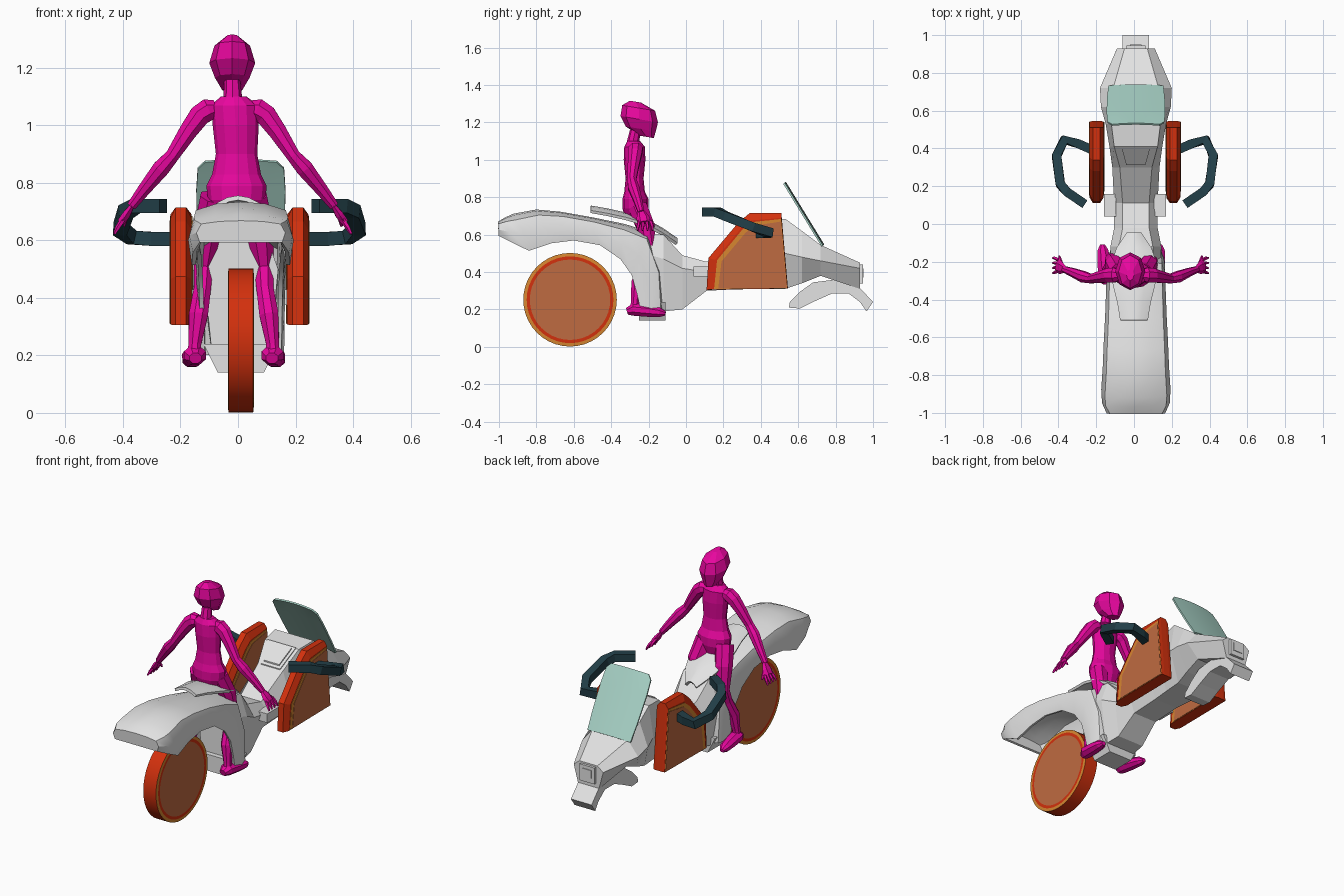
import bpy, bmesh, math
from mathutils import Vector

if "Cube" in bpy.data.objects:
    bpy.data.objects.remove(bpy.data.objects["Cube"])

CX = 0.01  # centre line of the bike


def material(name, rgb):
    m = bpy.data.materials.new(name)
    m.diffuse_color = (*rgb, 1)
    m.use_nodes = True
    m.node_tree.nodes["Principled BSDF"].inputs["Base Color"].default_value = m.diffuse_color
    return m


GREY = material("light_grey", (0.77, 0.77, 0.77))
RED = material("red_orange", (0.65, 0.03, 0.004))
TAN = material("copper", (0.52, 0.145, 0.052))
AMBER = material("amber", (0.68, 0.24, 0.03))
PINK = material("magenta", (0.80, 0.002, 0.34))
TEAL = material("dark_teal", (0.016, 0.05, 0.065))
GLASS = material("pale_aqua", (0.40, 0.66, 0.58))


def build(name, verts, faces, mats, rule=None, smooth=0, solid=0):
    """Make an object; rule(face) picks the material slot."""
    me = bpy.data.meshes.new(name)
    me.from_pydata([tuple(v) for v in verts], [], faces)
    for m in (mats if isinstance(mats, list) else [mats]):
        me.materials.append(m)
    bm = bmesh.new()
    bm.from_mesh(me)
    bmesh.ops.recalc_face_normals(bm, faces=bm.faces)
    if rule:
        for f in bm.faces:
            f.material_index = rule(f)
    bm.to_mesh(me)
    bm.free()
    ob = bpy.data.objects.new(name, me)
    bpy.context.collection.objects.link(ob)
    bpy.ops.object.select_all(action='DESELECT')
    bpy.context.view_layer.objects.active = ob
    ob.select_set(True)
    if solid:
        mod = ob.modifiers.new("thickness", 'SOLIDIFY')
        mod.thickness, mod.offset = solid, 0
        bpy.ops.object.modifier_apply(modifier=mod.name)
    if smooth:
        bpy.ops.object.shade_smooth_by_angle(angle=math.radians(smooth))
    return ob


def loft(name, rings, mats, closed=True, caps=(True, True), **kw):
    n = len(rings[0])
    verts = [p for r in rings for p in r]
    faces = []
    for i in range(len(rings) - 1):
        for j in range(n if closed else n - 1):
            k = (j + 1) % n
            faces.append((i * n + j, i * n + k, (i + 1) * n + k, (i + 1) * n + j))
    if caps[0]:
        faces.append(tuple(range(n)))
    if caps[1]:
        faces.append(tuple(range((len(rings) - 1) * n, len(rings) * n)))
    return build(name, verts, faces, mats, **kw)


def tube(name, path, mat, sides=8, up=(0, 1, 0), flat=1.0, **kw):
    """Tapered tube along (x, y, z, radius) points."""
    pts = [Vector(p[:3]) for p in path]
    rings = []
    for i, p in enumerate(pts):
        d = (pts[min(i + 1, len(pts) - 1)] - pts[max(i - 1, 0)]).normalized()
        a = d.cross(Vector(up)).normalized()
        b = a.cross(d)
        r = path[i][3]
        rings.append([p + r * (math.cos(t) * a * flat + math.sin(t) * b)
                      for t in [math.tau * (k + 0.5) / sides for k in range(sides)]])
    return loft(name, rings, mat, **kw)


def box(name, x0, x1, y0, y1, z0, z1, mat):
    return loft(name, [[(x0, y, z0), (x1, y, z0), (x1, y, z1), (x0, y, z1)] for y in (y0, y1)], mat)


def prism(name, poly, x0, x1, mat):
    return loft(name, [[(x, y, z) for y, z in poly] for x in (x0, x1)], mat)


# Main body: y, half top, z top, half middle, z middle, half bottom, z bottom
body = [(-.22, .09, .61, .13, .50, .10, .20), (-.12, .09, .60, .135, .47, .10, .19),
        (-.02, .07, .49, .115, .42, .09, .20), (.11, .07, .455, .115, .40, .08, .30),
        (.30, .085, .575, .125, .45, .08, .31), (.41, .115, .672, .14, .50, .09, .31),
        (.53, .13, .685, .16, .50, .10, .31), (.62, .13, .62, .185, .48, .11, .34),
        (.72, .12, .545, .19, .46, .11, .38), (.93, .06, .45, .10, .42, .07, .31)]
loft("main_body", [[(CX - a, y, zt), (CX + a, y, zt), (CX + b, y, zm), (CX + c, y, zb),
                    (CX - c, y, zb), (CX - b, y, zm)] for y, a, zt, b, zm, c, zb in body], GREY)
loft("body_keel", [[(CX - .13, y, .24), (CX + .13, y, .24), (CX + .08, y, .14), (CX - .08, y, .14)]
                   for y in (-.25, -.11)], GREY)

# Tank vent and nose lamp
for nm, s, dz in (("vent_frame", 1, .006), ("vent", .78, .014)):
    pts = [(-.065, .30), (.065, .30), (.095, .41), (-.095, .41)]
    quad = [(CX + x * s, .355 + (y - .355) * s) for x, y in pts]
    loft(nm, [[(x, y, .575 + (y - .30) * .88 + d) for x, y in quad] for d in (0, dz)], GREY)
box("nose_lamp", CX - .05, CX + .05, .92, .945, .34, .44, GREY)
box("nose_lamp_inset", CX - .03, CX + .03, .944, .949, .37, .42, GREY)

# Front mudguard
prism("front_mudguard", [(.55, .21), (.555, .24), (.61, .295), (.68, .345), (.80, .36), (.93, .315),
                         (1.0, .24), (.965, .19), (.93, .24), (.87, .285), (.78, .285),
                         (.69, .245), (.61, .205)], CX - .07, CX + .07, GREY)

# Rear fender shell: crown y/z, lip y/z, half width
fender = [(-1.0, .665, -.995, .595, .15), (-.965, .685, -.93, .56, .172), (-.92, .705, -.84, .515, .176),
          (-.80, .727, -.72, .555, .168), (-.67, .715, -.60, .57, .163), (-.50, .685, -.46, .545, .155),
          (-.33, .65, -.35, .47, .15), (-.20, .61, -.29, .385, .147), (-.13, .42, -.26, .28, .145),
          (-.12, .20, -.245, .21, .143)]
section = [(-.93, 0), (-1, .45), (-.9, .84), (-.5, .96), (0, 1), (.5, .96), (.9, .84), (1, .45), (.93, 0)]
loft("rear_fender", [[(CX + u * w, by + (ty - by) * t, bz + (tz - bz) * t) for u, t in section]
                     for ty, tz, by, bz, w in fender],
     GREY, closed=False, caps=(True, False), smooth=32, solid=.015)

# Seat: curved leaf
seat = [(-.51, .748, .07), (-.42, .732, .085), (-.32, .71, .11), (-.22, .68, .12), (-.13, .63, .09), (-.05, .575, .035)]
loft("seat", [[(u * w, y, z - .025 * u * u) for u in (-1, -.5, 0, .5, 1)] for y, z, w in seat],
     GREY, closed=False, caps=(False, False), smooth=40, solid=.016)

# Rear wheel: lathed profile of radius, x
prof = [(.001, -.045), (.215, -.045), (.232, -.045), (.25, -.043), (.25, .043), (.232, .045), (.215, .045), (.001, .045)]


def wheel_slot(f):
    c = f.calc_center_median()
    r = math.hypot(c.y + .62, c.z - .252)
    if r < .212:
        return 1
    return 2 if r > .228 and abs(f.normal.x) > .3 else 0


N = 40
loft("rear_wheel", [[(CX + x, -.62 + r * math.cos(k * math.tau / N), .252 + r * math.sin(k * math.tau / N))
                     for k in range(N)] for r, x in prof], [RED, TAN, AMBER], rule=wheel_slot, smooth=30)

# Side panels with chamfered rim and plates on both faces
rim = [(.11, .305), (.12, .475), (.28, .665), (.34, .715), (.51, .715), (.545, .312)]
cap = [(.14, .307), (.155, .465), (.295, .635), (.35, .676), (.51, .69), (.543, .312)]
trim = [(.15, .309), (.166, .463), (.30, .626), (.353, .667), (.509, .684), (.541, .313)]
face = [(.172, .311), (.19, .457), (.318, .61), (.366, .648), (.507, .67), (.539, .314)]
for side, tag in ((-1, "left"), (1, "right")):
    X = lambda d: .005 + side * d
    loft("panel_" + tag, [[(X(d), y, z) for y, z in p]
                          for d, p in ((.166, cap), (.185, rim), (.222, rim), (.24, cap))], RED)
    for d, out in ((.24, 1), (.166, -1)):
        prism("panel_trim_" + tag, trim, X(d), X(d + out * .002), AMBER)
        prism("panel_face_" + tag, face, X(d), X(d + out * .004), TAN)
    # Handlebar
    bar = [(.22, .39, .605), (.30, .425, .605), (.375, .445, .61), (.415, .36, .64), (.395, .21, .70),
           (.36, .17, .72), (.265, .105, .72)]
    tube("handlebar_" + tag, [(X(x), y, z, .034) for x, y, z in bar], TEAL, sides=4, up=(0, 0, 1))
    # Foot peg
    xs = sorted((X(.10), X(.165)))
    box("peg_" + tag, xs[0], xs[1], .04, .16, .375, .43, GREY)

# Windscreen: height fraction and half width
rows = [(0, .145), (.3, .152), (.7, .155), (.93, .15), (1, .125)]
loft("windscreen", [[(CX + u * w, .735 - .205 * t - .006 * u * u, .545 + .335 * t - .006 * u * u)
                     for u in (-1, -.66, -.33, 0, .33, .66, 1)] for t, w in rows],
     GLASS, closed=False, caps=(False, False), smooth=40, solid=.01)


# Rider: stacked oval rings of x, y, z, half width, half depth, tilted forward
def ovals(name, rings, n, tilt=0):
    loft(name, [[(x + a * math.cos(math.tau * k / n), y + b * math.sin(math.tau * k / n),
                  z - tilt * b * math.sin(math.tau * k / n))
                 for k in range(n)] for x, y, z, a, b in rings], PINK)


ovals("rider_torso", [(-.005, -.27, .69, .07, .055), (-.005, -.27, .74, .10, .07), (-.005, -.27, .79, .105, .07),
                      (-.005, -.275, .83, .085, .055), (-.005, -.275, .90, .072, .048),
                      (-.008, -.275, 1.0, .08, .058), (-.012, -.275, 1.07, .082, .055),
                      (-.015, -.28, 1.10, .045, .035)], 12)
ovals("rider_neck", [(-.018, -.285, 1.09, .033, .033), (-.02, -.27, 1.16, .028, .03)], 8)
ovals("rider_head", [(-.02, -.212, 1.123, .035, .04), (-.02, -.242, 1.165, .06, .08), (-.02, -.25, 1.217, .08, .1),
                     (-.02, -.253, 1.277, .062, .088), (-.02, -.27, 1.311, .02, .03)], 8, tilt=.17)
for s, tag in ((-1, "left"), (1, "right")):
    X = lambda d: -.018 + s * d
    # Arm
    tube("rider_arm_" + tag, [(X(.06), -.27, 1.06, .03), (X(.085), -.27, 1.055, .042), (X(.115), -.272, 1.035, .04),
                              (X(.155), -.28, .98, .034), (X(.21), -.29, .895, .026), (X(.25), -.28, .85, .032),
                              (X(.31), -.255, .775, .024), (X(.352), -.24, .72, .018)], PINK)
    # Hand and fingers
    tube("rider_palm_" + tag, [(X(.347), -.24, .726, .018), (X(.37), -.23, .69, .036), (X(.388), -.225, .665, .034)],
         PINK, sides=6, flat=.45)
    for k in range(4):
        y = -.25 + k * .02
        tube("rider_finger_" + tag, [(X(.382), y, .672, .010), (X(.40), y - .006 + k * .005, .645, .009),
                                     (X(.412), y - .01 + k * .007, .622, .005)], PINK, sides=5)
    tube("rider_thumb_" + tag, [(X(.365), -.215, .695, .011), (X(.375), -.185, .668, .009), (X(.378), -.17, .65, .005)],
         PINK, sides=5, up=(1, 0, 0))
    # Leg, slightly wider stance on the left
    o = -.03 if s < 0 else 0
    L = lambda d: s * d + o
    tube("rider_leg_" + tag, [(L(.05), -.26, .75, .055), (L(.075), -.215, .64, .052), (L(.09), -.19, .51, .036),
                              (L(.094), -.22, .43, .032), (L(.108), -.26, .34, .036), (L(.12), -.272, .24, .024),
                              (L(.122), -.275, .20, .026)], PINK)
    tube("rider_foot_" + tag, [(L(.118), -.315, .19, .02), (L(.12), -.28, .20, .036), (L(.128), -.20, .192, .034),
                               (L(.135), -.14, .184, .027), (L(.137), -.11, .178, .012)], PINK, up=(0, 0, 1), flat=1.15)
